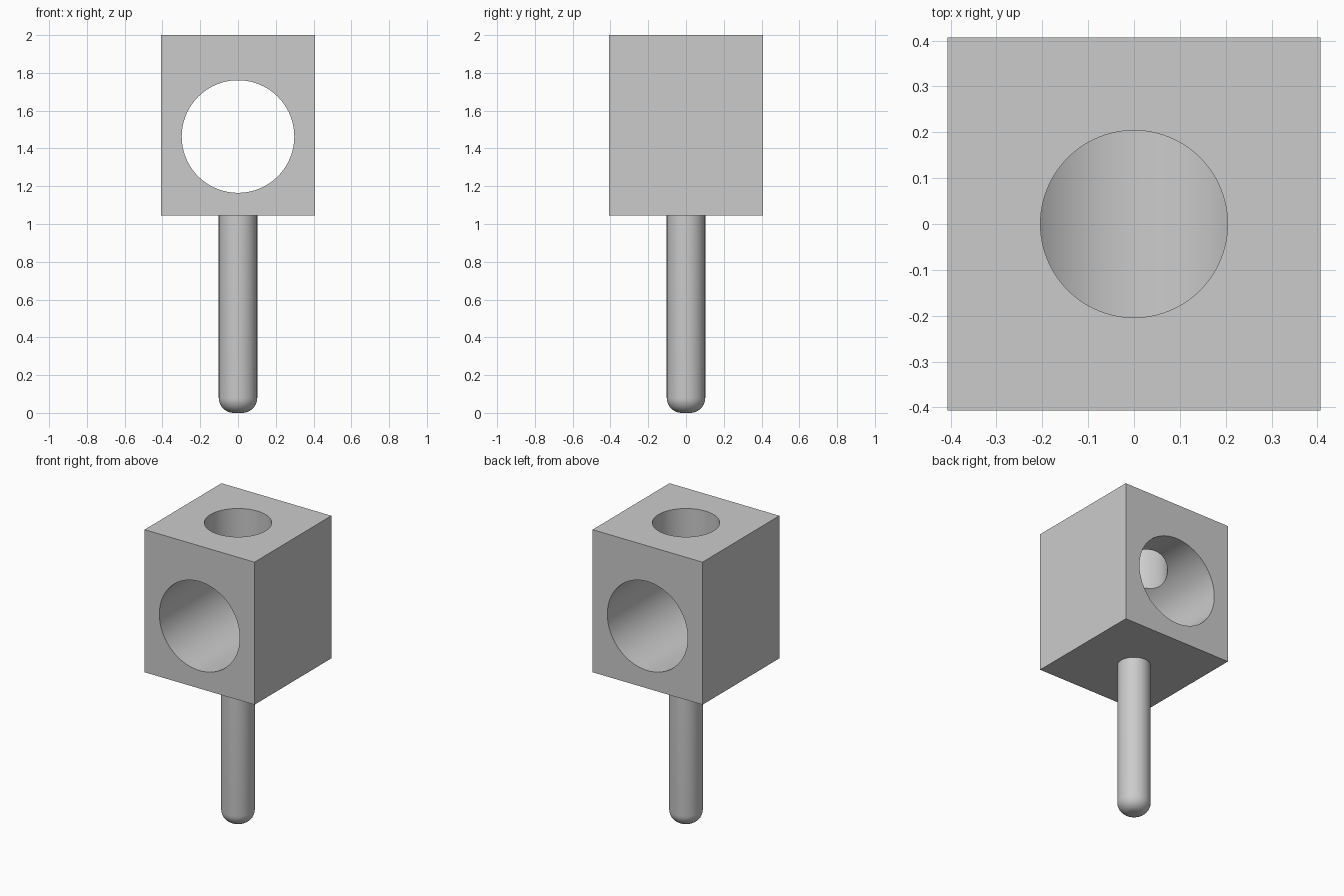
import bpy
import bmesh
import math

cube = bpy.data.objects.get("Cube")
if cube:
    bpy.data.objects.remove(cube, do_unlink=True)

HALF, BOTTOM, TOP = 0.407, 1.045, 2.0
BORE_R, BORE_Z = 0.298, 1.463
SOCKET_R = 0.204
PIN_R, FILLET = 0.102, 0.08

grey = bpy.data.materials.new("plain grey")
grey.use_nodes = True
colour = (0.6, 0.6, 0.6, 1)
grey.diffuse_color = colour
grey.node_tree.nodes["Principled BSDF"].inputs["Base Color"].default_value = colour


def smooth(obj):
    bpy.ops.object.select_all(action="DESELECT")
    obj.select_set(True)
    bpy.context.view_layer.objects.active = obj
    bpy.ops.object.shade_smooth_by_angle(angle=math.radians(30))


def cutter(name, radius, depth, location, rotation=(0, 0, 0)):
    bpy.ops.mesh.primitive_cylinder_add(vertices=96, radius=radius, depth=depth,
                                        location=location, rotation=rotation)
    obj = bpy.context.object
    obj.name = name
    obj.hide_render = True
    return obj


# Block
bpy.ops.mesh.primitive_cube_add(size=1, location=(0, 0, (BOTTOM + TOP) / 2))
block = bpy.context.object
block.name = "block"
block.scale = (2 * HALF, 2 * HALF, TOP - BOTTOM)
bpy.ops.object.transform_apply(location=False, rotation=False, scale=True)
block.data.materials.append(grey)

# Cross bore from front to back, and socket from the top down into it
socket_top = TOP + 0.2
cutters = [
    cutter("bore_cutter", BORE_R, 2, (0, 0, BORE_Z), (math.pi / 2, 0, 0)),
    cutter("socket_cutter", SOCKET_R, socket_top - BORE_Z,
           (0, 0, (socket_top + BORE_Z) / 2)),
]
bpy.context.view_layer.objects.active = block
for tool in cutters:
    cut = block.modifiers.new(tool.name, "BOOLEAN")
    cut.operation = "DIFFERENCE"
    cut.solver = "EXACT"
    cut.object = tool
    bpy.ops.object.modifier_apply(modifier=cut.name)
    bpy.data.objects.remove(tool, do_unlink=True)
smooth(block)

# Pin with a rounded lower end, spun from its half profile
steps = 10
profile = [(0, 0)]
for i in range(steps + 1):
    a = math.pi / 2 * i / steps
    profile.append((PIN_R - FILLET + FILLET * math.sin(a), FILLET * (1 - math.cos(a))))
profile.append((PIN_R, BOTTOM))

bm = bmesh.new()
verts = [bm.verts.new((r, 0, z)) for r, z in profile]
edges = [bm.edges.new(pair) for pair in zip(verts, verts[1:])]
bmesh.ops.spin(bm, geom=verts + edges, cent=(0, 0, 0), axis=(0, 0, 1),
               angle=2 * math.pi, steps=64)
bmesh.ops.remove_doubles(bm, verts=bm.verts, dist=0.0001)
bmesh.ops.recalc_face_normals(bm, faces=bm.faces)
mesh = bpy.data.meshes.new("pin")
bm.to_mesh(mesh)
bm.free()
mesh.materials.append(grey)
pin = bpy.data.objects.new("pin", mesh)
bpy.context.collection.objects.link(pin)
smooth(pin)
